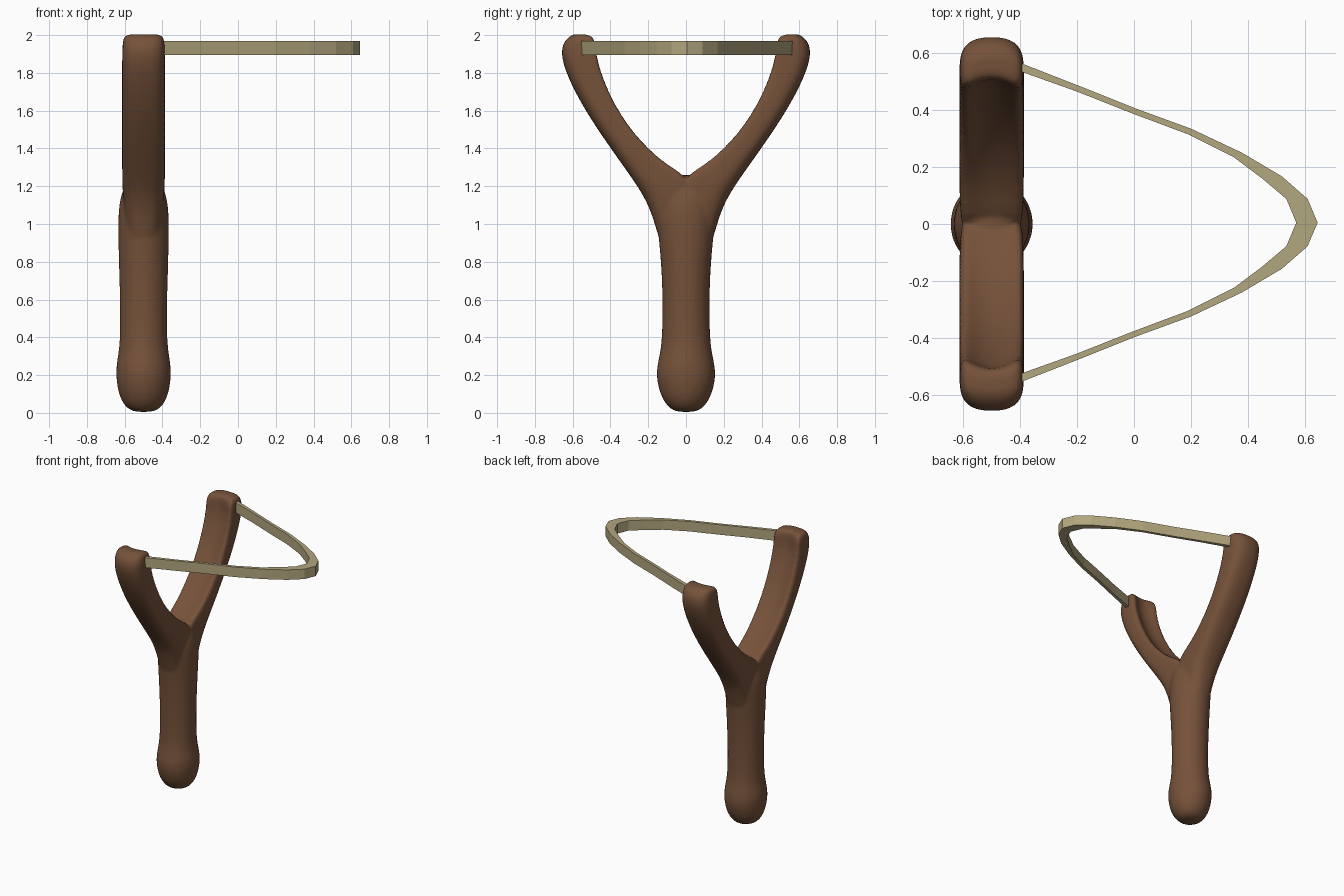
import bpy, bmesh, math

if "Cube" in bpy.data.objects:
    bpy.data.objects.remove(bpy.data.objects["Cube"])

CX = -0.5  # x position of the wooden fork


def material(name, rgb):
    m = bpy.data.materials.new(name)
    m.diffuse_color = (*rgb, 1)
    m.use_nodes = True
    m.node_tree.nodes["Principled BSDF"].inputs["Base Color"].default_value = m.diffuse_color
    return m


WOOD = material("brown wood", (0.18, 0.084, 0.042))
RUBBER = material("tan rubber", (0.45, 0.385, 0.21))


def finish(bm, name, mat):
    bmesh.ops.recalc_face_normals(bm, faces=bm.faces)
    me = bpy.data.meshes.new(name)
    bm.to_mesh(me)
    bm.free()
    me.materials.append(mat)
    ob = bpy.data.objects.new(name, me)
    bpy.context.collection.objects.link(ob)
    return ob


def loft(bm, rings, caps=True):
    rows = [[bm.verts.new(p) for p in r] for r in rings]
    n = len(rows[0])
    for a, b in zip(rows, rows[1:]):
        for i in range(n):
            j = (i + 1) % n
            bm.faces.new((a[i], a[j], b[j], b[i]))
    if caps:
        bm.faces.new(rows[0][::-1])
        bm.faces.new(rows[-1])


# Handle: (z, half width x, half width y)
HANDLE = [(0.005, .03, .03), (0.012, .07, .07), (0.04, .105, .105), (0.1, .135, .14),
          (0.2, .15, .163), (0.28, .142, .148), (0.37, .125, .128), (0.6, .126, .125),
          (0.8, .133, .133), (1.0, .137, .155), (1.1, .132, .16), (1.18, .114, .13),
          (1.24, .08, .08), (1.26, .04, .03)]

# Arm: outer (y, z), inner (y, z), half width x, groove strength
ARM = [((.11, .8), (-.04, .92), .08, 0), ((.165, 1.0), (-.04, 1.15), .10, 0),
       ((.2, 1.1), (.0, 1.26), .11, 0), ((.255, 1.2), (.12, 1.32), .111, .4),
       ((.40, 1.4), (.277, 1.475), .111, .9), ((.535, 1.6), (.39, 1.65), .111, 1),
       ((.63, 1.78), (.455, 1.815), .111, 1), ((.665, 1.9), (.474, 1.9), .111, 1),
       ((.65, 1.965), (.478, 1.968), .108, 1), ((.61, 2.0), (.50, 1.998), .10, .8),
       ((.585, 2.006), (.53, 2.004), .07, .5)]

# Half section of an arm: x factor, position between inner (-1) and outer (1), groove
SECTION = [(0, 1, 0), (.45, .97, 0), (.82, .75, 0), (1, .35, 0), (1.02, -.1, 0), (1.02, -.6, 0),
           (.98, -.95, 0), (.85, -1.04, 0), (.68, -1.0, .06), (.4, -1, .25), (0, -1, .36)]
SECTION += [(-x, n, g) for x, n, g in SECTION[-2:0:-1]]

bm = bmesh.new()
N = 20
loft(bm, [[(CX + rx * math.cos(2 * math.pi * i / N), ry * math.sin(2 * math.pi * i / N), z)
           for i in range(N)] for z, rx, ry in HANDLE])
for side in (1, -1):
    rings = []
    for o, q, w, groove in ARM:
        ring = []
        for fx, n, g in SECTION:
            t = (n + g * groove + 1) / 2
            ring.append((CX + fx * w, side * (q[0] + (o[0] - q[0]) * t), q[1] + (o[1] - q[1]) * t))
        rings.append(ring)
    loft(bm, rings)
fork = finish(bm, "wooden_fork", WOOD)

# Round the lofts, melt them into one skin and soften the joins
sub = fork.modifiers.new("round", 'SUBSURF')
sub.levels = sub.render_levels = 2
rem = fork.modifiers.new("merge", 'REMESH')
rem.mode = 'VOXEL'
rem.voxel_size = 0.012
rem.use_smooth_shade = True
sm = fork.modifiers.new("soften", 'SMOOTH')
sm.factor = 0.5
sm.iterations = 4

# Rubber band: outer and inner edge points (x, y) of one half, mirrored in y
OUTER = [(-.41, .565), (-.2, .483), (0, .403), (.2, .33), (.38, .245), (.52, .162), (.61, .083)]
INNER = [(-.41, .535), (-.2, .46), (0, .381), (.19, .31), (.35, .23), (.45, .155), (.535, .083)]
SHIFT = 0.005


def mirrored(points, tip):
    return points + [(tip, 0)] + [(x, -y) for x, y in reversed(points)]


bm = bmesh.new()
loft(bm, [[(ox, oy + SHIFT, 1.895), (ox, oy + SHIFT, 1.97), (ix, iy + SHIFT, 1.97), (ix, iy + SHIFT, 1.895)]
          for (ox, oy), (ix, iy) in zip(mirrored(OUTER, .645), mirrored(INNER, .57))])
finish(bm, "rubber_band", RUBBER)
